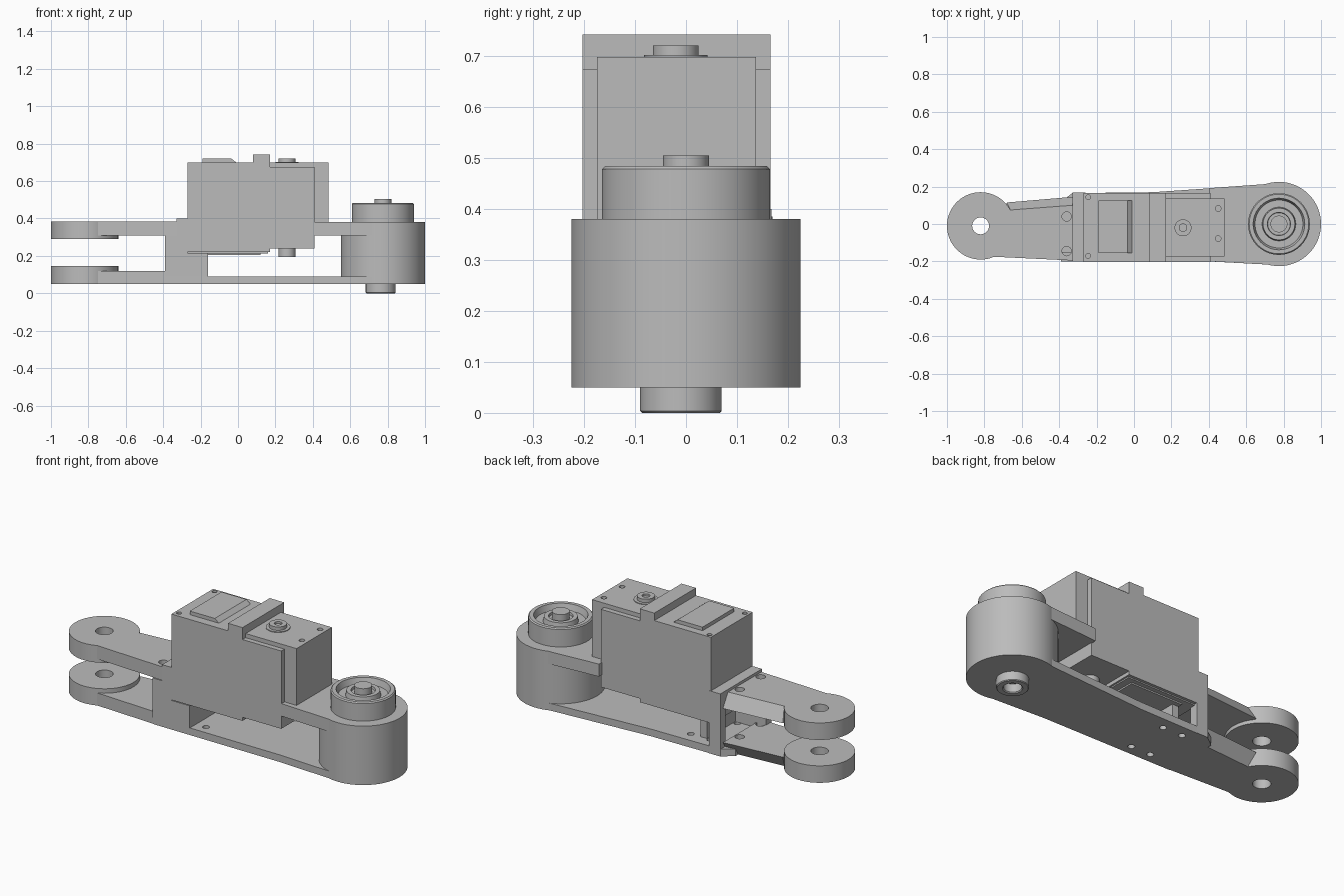
import bpy
import bmesh
import math
from mathutils import Vector

cube = bpy.data.objects.get("Cube")
if cube:
    bpy.data.objects.remove(cube, do_unlink=True)

grey = bpy.data.materials.new("plain grey")
grey.use_nodes = True
COLOUR = (0.5, 0.5, 0.5, 1)
grey.diffuse_color = COLOUR
grey.node_tree.nodes["Principled BSDF"].inputs["Base Color"].default_value = COLOUR


def finish(name, bm):
    bmesh.ops.recalc_face_normals(bm, faces=bm.faces)
    mesh = bpy.data.meshes.new(name)
    bm.to_mesh(mesh)
    bm.free()
    mesh.materials.append(grey)
    obj = bpy.data.objects.new(name, mesh)
    bpy.context.collection.objects.link(obj)
    return obj


def loft(name, low, high):
    """Closed solid between two matching polygons."""
    bm = bmesh.new()
    a = [bm.verts.new(p) for p in low]
    b = [bm.verts.new(p) for p in high]
    bm.faces.new(a)
    bm.faces.new(b)
    n = len(a)
    for i in range(n):
        j = (i + 1) % n
        bm.faces.new((a[i], a[j], b[j], b[i]))
    return finish(name, bm)


def plan(name, pts, z0, z1, top=None):
    return loft(name, [(x, y, z0) for x, y in pts], [(x, y, z1) for x, y in top or pts])


def side(name, pts, y0, y1):
    return loft(name, [(x, y0, z) for x, z in pts], [(x, y1, z) for x, z in pts])


def box(name, x0, x1, y0, y1, z0, z1):
    return plan(name, [(x0, y0), (x1, y0), (x1, y1), (x0, y1)], z0, z1)


def lathe(name, cx, cy, profile, steps=64):
    """Spin a closed radius/height profile about a vertical axis."""
    bm = bmesh.new()
    vs = [bm.verts.new((cx + r, cy, z)) for r, z in profile]
    edges = [bm.edges.new((vs[i - 1], vs[i])) for i in range(len(vs))]
    bmesh.ops.spin(bm, geom=vs + edges, cent=(cx, cy, 0), axis=(0, 0, 1),
                   angle=math.tau, steps=steps, use_duplicate=False)
    bmesh.ops.remove_doubles(bm, verts=bm.verts, dist=1e-5)
    return smooth(finish(name, bm))


def smooth(obj):
    bpy.ops.object.select_all(action="DESELECT")
    obj.select_set(True)
    bpy.context.view_layer.objects.active = obj
    bpy.ops.object.shade_smooth_by_angle(angle=math.radians(30))
    return obj


def ring(name, cx, cy, r0, r1, z0, z1):
    return lathe(name, cx, cy, [(r0, z0), (r1, z0), (r1, z1), (r0, z1)])


def disc(name, cx, cy, r, z0, z1):
    return lathe(name, cx, cy, [(0, z0), (r, z0), (r, z1), (0, z1)])


def drill(obj, spots, r, z0, z1):
    """Cut round holes, then discard the drill bits."""
    for x, y in spots:
        bm = bmesh.new()
        bmesh.ops.create_cone(bm, cap_ends=True, segments=20, radius1=r, radius2=r, depth=z1 - z0)
        bmesh.ops.translate(bm, verts=bm.verts, vec=Vector((x, y, (z0 + z1) / 2)))
        bit = finish("drill_bit", bm)
        bit.hide_render = True
        mod = obj.modifiers.new("hole", "BOOLEAN")
        mod.operation, mod.solver, mod.object = "DIFFERENCE", "EXACT", bit
        bpy.context.view_layer.objects.active = obj
        bpy.ops.object.modifier_apply(modifier=mod.name)
        bpy.data.objects.remove(bit, do_unlink=True)


HUB = 0.775
FORK = (-0.82, -0.01)
ARM_HOLES = [(-0.36, 0.04), (-0.36, -0.145)]

# Base plate running under the motor to the hub
plate = plan("base_plate", [(-0.39, -0.195), (0.4, -0.2), (HUB, -0.22), (HUB, 0.22),
                            (0.7, 0.211), (0.1, 0.17), (-0.33, 0.165), (-0.39, 0.12)], 0.05, 0.09)
drill(plate, [(x, y) for x in (-0.22, -0.1) for y in (-0.14, 0.1)], 0.018, 0, 0.2)

# Fork: two eyes and two chamfered arms
wide = [(-0.75, -0.175), (-0.33, -0.195), (-0.33, 0.145), (-0.68, 0.115)]
narrow = [(-0.75, -0.175), (-0.33, -0.195), (-0.33, 0.1), (-0.66, 0.075)]


def fork_arm(name, z0, z1, low, high):
    arm = plan(name, low, z0, z1, high)
    drill(arm, [FORK], 0.15, z0 - 0.1, z1 + 0.1)
    drill(arm, ARM_HOLES, 0.025, z0 - 0.1, z1 + 0.1)


fork_arm("lower_fork_arm", 0.05, 0.12, narrow, wide)
fork_arm("upper_fork_arm", 0.31, 0.385, wide, narrow)
ring("lower_fork_eye", *FORK, 0.045, 0.18, 0.05, 0.145)
ring("upper_fork_eye", *FORK, 0.045, 0.18, 0.29, 0.385)

# Bracket joining fork, plate and motor
side("bracket_front_wall", [(-0.39, 0.09), (-0.39, 0.31), (-0.33, 0.31), (-0.33, 0.4), (-0.27, 0.4),
                            (-0.27, 0.215), (-0.16, 0.215), (-0.16, 0.09)], -0.2, -0.15)
side("bracket_back_wall", [(-0.33, 0.05), (-0.33, 0.4), (-0.26, 0.4), (-0.26, 0.05)], 0.12, 0.168)
box("bracket_top_bar", -0.33, -0.27, -0.2, 0.168, 0.31, 0.4)
box("bracket_inner_wall", -0.2, -0.16, -0.15, 0.1, 0.09, 0.215)

# Motor case
case = side("motor_case", [(-0.27, 0.22), (0.17, 0.22), (0.17, 0.24), (0.41, 0.24), (0.41, 0.675),
                           (0.17, 0.675), (0.17, 0.7), (-0.27, 0.7)], -0.203, 0.166)
drill(case, [(x, y) for x in (-0.245, 0.125) for y in (-0.17, 0.143)], 0.013, 0.66, 0.8)
end = box("motor_end_block", 0.17, 0.485, -0.175, 0.137, 0.38, 0.698)
drill(end, [(0.45, -0.078), (0.45, 0.083)], 0.015, 0.66, 0.8)
box("motor_top_ridge", 0.08, 0.17, -0.203, 0.166, 0.69, 0.742)
side("motor_cover", [(-0.19, 0.69), (-0.19, 0.72), (-0.035, 0.72), (-0.01, 0.7), (-0.01, 0.69)], -0.155, 0.125)
box("motor_bottom_cover", -0.2, 0.12, -0.155, 0.125, 0.205, 0.225)
box("motor_bottom_lip", -0.27, 0.16, -0.19, 0.15, 0.213, 0.225)
ring("motor_top_screw", 0.262, -0.02, 0.02, 0.045, 0.69, 0.721)
ring("motor_screw_washer", 0.262, -0.02, 0.04, 0.062, 0.69, 0.702)
disc("motor_screw_core", 0.262, -0.02, 0.022, 0.69, 0.71)
disc("motor_bottom_shaft", 0.262, -0.02, 0.045, 0.195, 0.25)

# Hub with the shelf that carries the motor end
disc("hub", HUB, 0, 0.225, 0.05, 0.38)
plan("hub_shelf", [(0.405, -0.2), (HUB, -0.22), (HUB, 0.22), (0.7, 0.213), (0.405, 0.192)], 0.31, 0.38)

# Bearing on the hub, with stepped rings and a pin
lathe("bearing", HUB, 0, [(0, 0.37), (0.165, 0.37), (0.165, 0.478), (0.159, 0.484), (0.138, 0.484),
                          (0.128, 0.45), (0.09, 0.45), (0.085, 0.478), (0.062, 0.478),
                          (0.06, 0.465), (0, 0.465)])
disc("bearing_pin", HUB, 0, 0.045, 0.46, 0.505)

# Boss and screw holes below the hub
lathe("bottom_boss", 0.763, -0.01, [(0.045, 0.051), (0.08, 0.051), (0.08, 0.004), (0.076, 0),
                                    (0.05, 0), (0.045, 0.005)])
